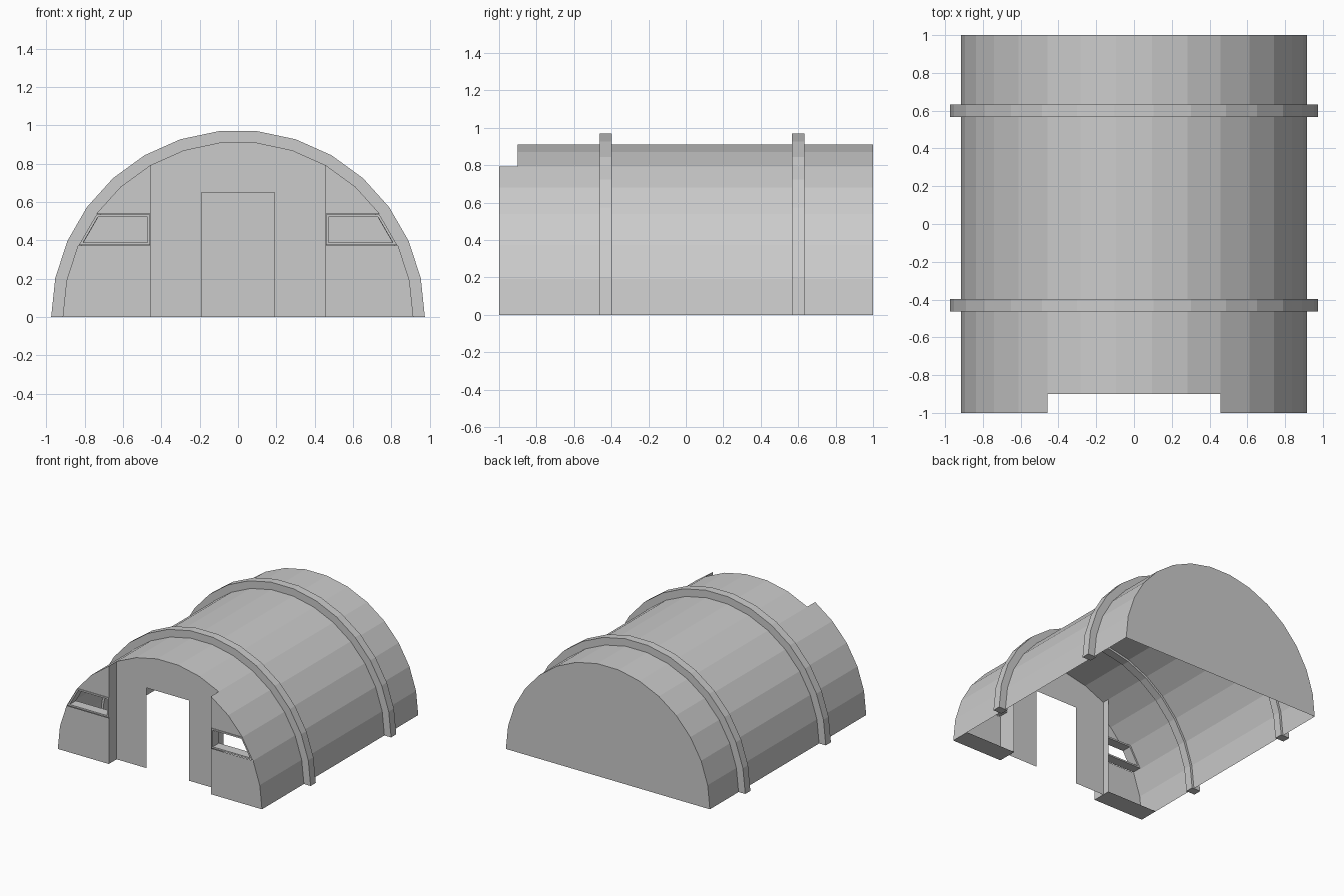
import bpy, bmesh
from math import sin, cos, radians

if "Cube" in bpy.data.objects:
    bpy.data.objects.remove(bpy.data.objects["Cube"])

R, RING_OUT, RING_IN = 0.915, 0.975, 0.897
FRONT, DOOR_Y, LIP_Y, BACK = -1.0, -0.90, -0.84, 1.0


def arc(r, first=0, last=15):
    """Points (x, z) on the arch, 12 degrees per step."""
    return [(r * cos(radians(12 * i)), r * sin(radians(12 * i)))
            for i in range(first, last + 1)]


def build(name, faces):
    """Make an object from polygons, welding shared corners."""
    bm = bmesh.new()
    for f in faces:
        bm.faces.new([bm.verts.new(p) for p in f])
    bmesh.ops.remove_doubles(bm, verts=bm.verts, dist=0.0005)
    bmesh.ops.recalc_face_normals(bm, faces=bm.faces)
    me = bpy.data.meshes.new(name)
    bm.to_mesh(me)
    bm.free()
    ob = bpy.data.objects.new(name, me)
    bpy.context.collection.objects.link(ob)
    return ob


def wall(pts, y, s=1):
    return [(s * x, y, z) for x, z in pts]


def tube(outer, inner, y0, y1, closed, s=1):
    """Sweep the band between two matching outlines along y."""
    faces, n = [], len(outer)
    for i in range(n if closed else n - 1):
        j = (i + 1) % n
        a, b, c, d = outer[i], outer[j], inner[j], inner[i]
        faces += [wall([a, b, c, d], y0, s), wall([a, b, c, d], y1, s)]
        for p, q in ((a, b), (c, d)):
            faces.append(wall([p, q], y0, s) + wall([q, p], y1, s))
    if not closed:
        for i in (0, n - 1):
            p, q = outer[i], inner[i]
            faces.append(wall([p, q], y0, s) + wall([q, p], y1, s))
    return faces


A = arc(R)
nx, nz = A[5]              # notch edge
z0, z1 = A[2][1], A[3][1]  # window sill and head
hut = []

# Arched roof, set back between the two front bays
for i in range(15):
    y = DOOR_Y if 5 <= i < 10 else FRONT
    hut.append(wall([A[i], A[i + 1]], y) + wall([A[i + 1], A[i]], BACK))

# Back wall and door wall
hut.append(wall(A, BACK))
hut.append(wall(A[5:11] + [(-nx, 0), (-0.19, 0), (-0.19, 0.65),
                           (0.19, 0.65), (0.19, 0), (nx, 0)], DOOR_Y))

# Front bays: wall below and above the window, plus the recess side
for s in (1, -1):
    hut.append(wall([(nx, 0)] + A[0:3] + [(nx, z0)], FRONT, s))
    hut.append(wall([(nx, z1)] + A[3:6], FRONT, s))
    hut.append(wall([(nx, 0), (nx, z0), (nx, z1), (nx, nz)], FRONT, s)
               + wall([(nx, nz), (nx, 0)], DOOR_Y, s))
build("hut_shell", hut)


def window(d):
    """Window outline inset by d, following the slanted roof edge."""
    slope = (A[2][0] - A[3][0]) / (z1 - z0)
    edge = lambda z: A[2][0] - (z - z0) * slope - d * (1 + slope ** 2) ** 0.5
    return [(nx + d, z0 + d), (edge(z0 + d), z0 + d),
            (edge(z1 - d), z1 - d), (nx + d, z1 - d)]


for s, side in ((1, "right"), (-1, "left")):
    # Bay floor strip and inner lip of the recess side
    build(side + "_bay_floor", [[(s * nx, FRONT, 0), (s * R, FRONT, 0),
                                 (s * R, LIP_Y, 0), (s * nx, LIP_Y, 0)]])
    build(side + "_bay_lip", [[(s * nx, DOOR_Y, 0), (s * nx, LIP_Y, 0),
                               (s * nx, LIP_Y, nz), (s * nx, DOOR_Y, nz)]])
    # Window frame
    build(side + "_window_frame",
          tube(window(0.003), window(0.016), FRONT, -0.92, True, s))

# Reinforcing ribs over the roof
for name, y in (("front_rib", -0.43), ("back_rib", 0.60)):
    build(name, tube(arc(RING_OUT), arc(RING_IN),
                     y - 0.033, y + 0.033, False))
